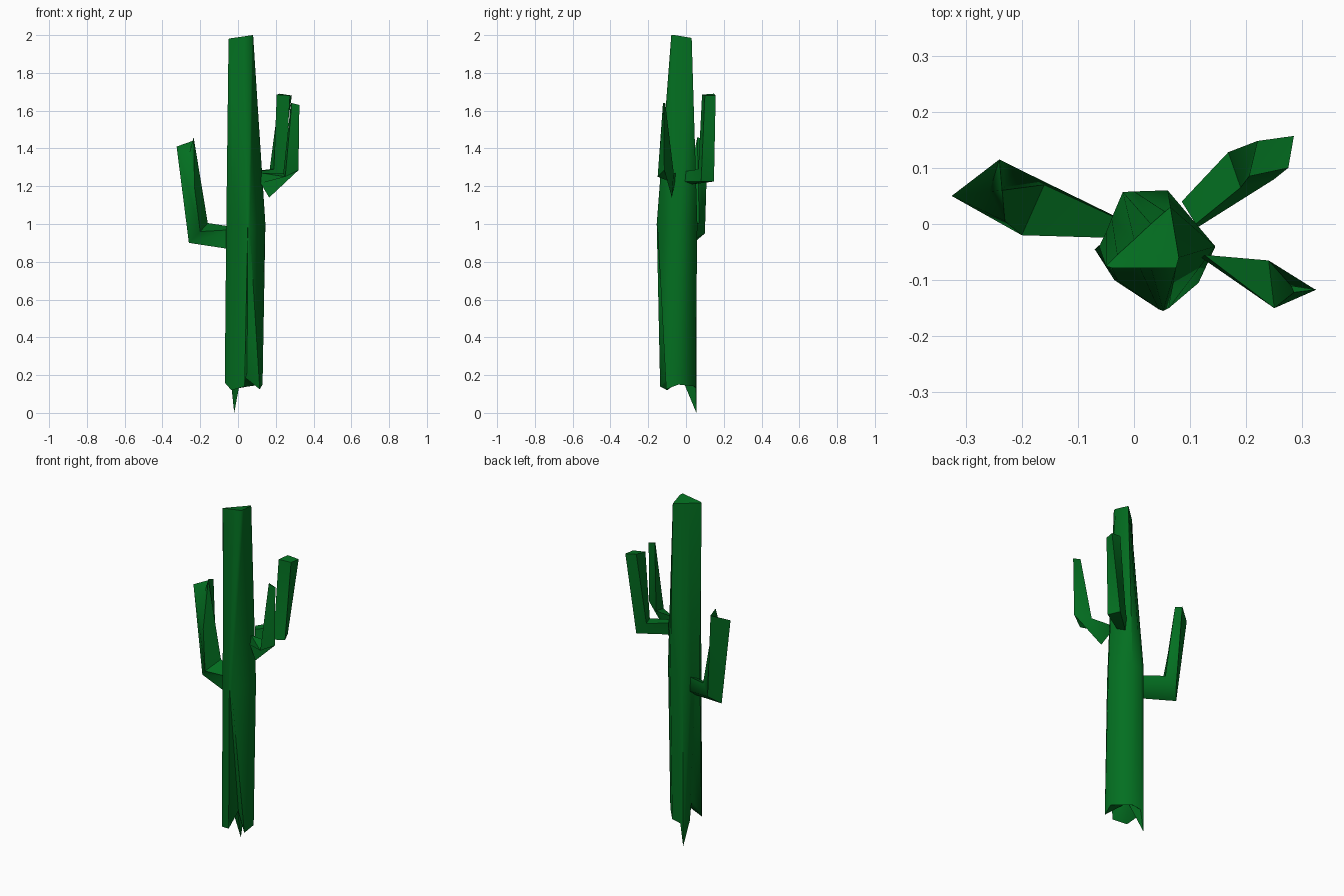
import bpy, bmesh, math
from mathutils import Vector

green = bpy.data.materials.new("cactus_green")
green.diffuse_color = (0.001, 0.16, 0.015, 1)


def loft(name, rings, smooth=60, cap_lift=0.0):
    """Skin a stack of equal-sized rings and close both ends with fans."""
    bm = bmesh.new()
    loops = [[bm.verts.new(p) for p in r] for r in rings]
    n = len(rings[0])
    for a, b in zip(loops, loops[1:]):
        for i in range(n):
            j = (i + 1) % n
            bm.faces.new((a[i], a[j], b[j]))
            bm.faces.new((a[i], b[j], b[i]))
    for ring, lift in ((loops[0], cap_lift), (loops[-1], 0)):
        c = bm.verts.new(sum((v.co for v in ring), Vector((0, 0, 0))) / n + Vector((0, 0, lift)))
        for i in range(n):
            bm.faces.new((ring[i], ring[(i + 1) % n], c))
    bmesh.ops.recalc_face_normals(bm, faces=bm.faces)
    mesh = bpy.data.meshes.new(name)
    bm.to_mesh(mesh)
    bm.free()
    mesh.materials.append(green)
    ob = bpy.data.objects.new(name, mesh)
    bpy.context.collection.objects.link(ob)
    bpy.context.view_layer.objects.active = ob
    ob.select_set(True)
    bpy.ops.object.shade_smooth_by_angle(angle=math.radians(smooth))
    ob.select_set(False)
    return ob


# trunk: ragged foot with grooves at the front and left, triangular flat top
loft("trunk", [
    [(-.07, -.045, .16), (-.035, -.1, .12), (.035, -.137, .14), (.048, -.065, .22),
     (.115, -.105, .125), (.13, -.04, .15), (.055, .05, .14), (.0, .053, .13),
     (-.02, .055, 0), (-.035, .015, .14), (-.03, -.01, .25)],
    [(-.062, -.04, 1), (-.03, -.1, 1), (.044, -.152, .97), (.052, -.155, 1),
     (.062, -.15, .97), (.145, -.04, 1), (.06, .06, 1), (.0, .058, 1),
     (-.02, .057, 1), (-.04, .01, 1), (-.05, -.015, 1)],
    [(-.05, -.075, 1.98), (-.04, -.078, 1.983), (.01, -.078, 1.99), (.03, -.078, 1.993),
     (.075, -.078, 2), (.08, -.06, 2), (.065, .03, 1.985), (.055, .022, 1.985),
     (.03, 0, 1.983), (0, -.028, 1.982), (-.03, -.055, 1.98)],
], cap_lift=.06)

# left arm: root, elbow, slanted tip
loft("left_arm", [
    [(-.03, -.03, .865), (-.03, .012, .9), (-.03, .01, .985), (-.03, -.025, .97)],
    [(-.26, .04, .9), (-.21, .1, .95), (-.16, .07, 1.005), (-.2, -.02, .96)],
    [(-.325, .05, 1.41), (-.24, .115, 1.44), (-.235, .06, 1.46), (-.23, .005, 1.19)],
])

# rear right arm
loft("back_right_arm", [
    [(.09, .035, 1.21), (.115, -.005, 1.225), (.11, .0, 1.28), (.085, .04, 1.28)],
    [(.22, .148, 1.225), (.25, .08, 1.225), (.19, .065, 1.29), (.168, .128, 1.29)],
    [(.285, .157, 1.68), (.275, .1, 1.68), (.205, .085, 1.685), (.22, .148, 1.69)],
])

# front right arm, narrowing toward the tip
loft("front_right_arm", [
    [(.12, -.06, 1.215), (.165, -.075, 1.14), (.125, -.055, 1.27)],
    [(.25, -.15, 1.25), (.32, -.115, 1.285), (.24, -.065, 1.27)],
    [(.285, -.122, 1.64), (.325, -.117, 1.63), (.28, -.11, 1.64)],
])
